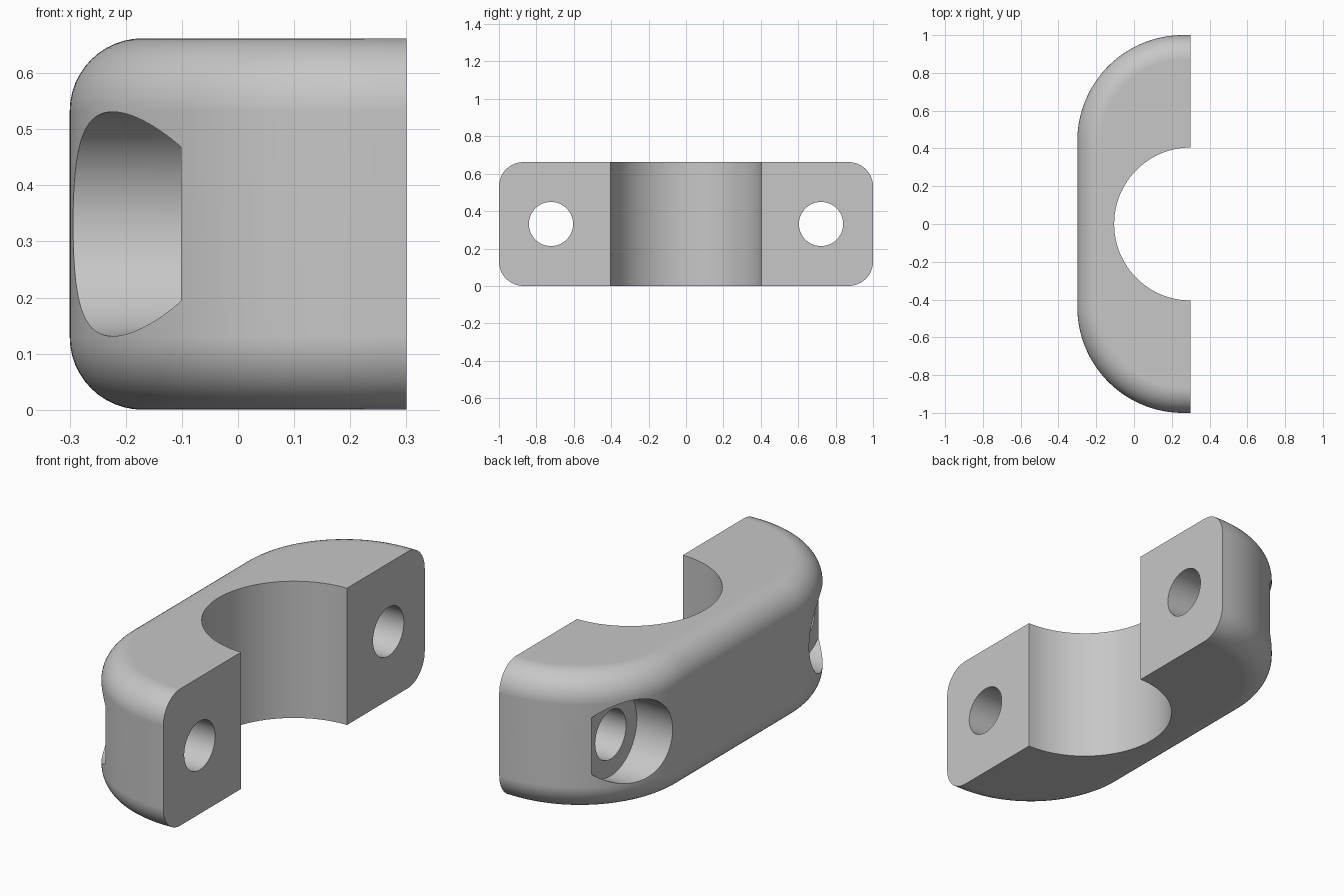
import bpy, bmesh, math
from mathutils import Matrix

cube = bpy.data.objects.get("Cube")
if cube:
    bpy.data.objects.remove(cube, do_unlink=True)

HEIGHT, FRONT, BACK, HALF = 0.662, -0.3, 0.3, 1.0
CORNER, FILLET = 0.56, 0.13
BORE, HOLE, RECESS, BOLT_Y = 0.405, 0.118, 0.2, 0.722
ARC_STEPS, FILLET_STEPS = 40, 12

grey = bpy.data.materials.new("light grey")
grey.use_nodes = True
grey.diffuse_color = (0.57, 0.57, 0.57, 1)
grey.node_tree.nodes["Principled BSDF"].inputs["Base Color"].default_value = grey.diffuse_color


def make_object(name, bm):
    bmesh.ops.recalc_face_normals(bm, faces=bm.faces)
    mesh = bpy.data.meshes.new(name)
    bm.to_mesh(mesh)
    bm.free()
    mesh.materials.append(grey)
    obj = bpy.data.objects.new(name, mesh)
    bpy.context.collection.objects.link(obj)
    return obj


def outline(inset):
    """Half of a rounded slab, flat at the back, shrunk by inset."""
    radius, cx, cy = CORNER - inset, FRONT + CORNER, HALF - CORNER
    arc = []
    for i in range(ARC_STEPS + 1):
        a = math.pi / 2 * (1 + i / ARC_STEPS)
        arc.append((cx + radius * math.cos(a), cy + radius * math.sin(a)))
    side = [(BACK, HALF - inset)] + arc
    return side + [(x, -y) for x, y in reversed(side)]


def cylinder(name, radius, depth, centre, axis):
    bm = bmesh.new()
    turn = Matrix.Rotation(math.pi / 2, 4, 'Y') if axis == 'X' else Matrix()
    bmesh.ops.create_cone(bm, cap_ends=True, segments=96, radius1=radius, radius2=radius,
                          depth=depth, matrix=Matrix.Translation(centre) @ turn)
    obj = make_object(name, bm)
    obj.hide_render = True
    return obj


# Body: outlines stacked through the lower and upper fillets
levels = []
for i in range(FILLET_STEPS + 1):
    a = math.pi / 2 * i / FILLET_STEPS
    levels.append((FILLET * (1 - math.sin(a)), FILLET * (1 - math.cos(a))))
levels += [(inset, HEIGHT - z) for inset, z in reversed(levels)]
bm = bmesh.new()
rings = [[bm.verts.new((x, y, z)) for x, y in outline(inset)] for inset, z in levels]
count = len(rings[0])
for low, high in zip(rings, rings[1:]):
    for i in range(count - 1):
        bm.faces.new((low[i], low[i + 1], high[i + 1], high[i]))
bm.faces.new(rings[0])
bm.faces.new(rings[-1])
bm.faces.new([r[0] for r in rings] + [r[-1] for r in reversed(rings)])
body = make_object("clamp_half", bm)

# Cutters: shaft bore, bolt holes and bolt head recesses
mid = HEIGHT / 2
cutters = [cylinder("bore_cutter", BORE, 2, (BACK, 0, mid), 'Z')]
for side, y in (("left", BOLT_Y), ("right", -BOLT_Y)):
    cutters.append(cylinder(side + "_recess_cutter", RECESS, 0.5, (-0.352, y, mid), 'X'))
    cutters.append(cylinder(side + "_hole_cutter", HOLE, 2, (0, y, mid), 'X'))

bpy.context.view_layer.objects.active = body
body.select_set(True)
for cutter in cutters:
    cut = body.modifiers.new(cutter.name, 'BOOLEAN')
    cut.operation, cut.solver, cut.object = 'DIFFERENCE', 'EXACT', cutter
    bpy.ops.object.modifier_apply(modifier=cut.name)
    bpy.data.objects.remove(cutter, do_unlink=True)

# Smooth curves with crisp machined edges
bpy.ops.object.shade_smooth_by_angle(angle=math.radians(25))
weighted = body.modifiers.new("weighted_normals", 'WEIGHTED_NORMAL')
weighted.keep_sharp = True
